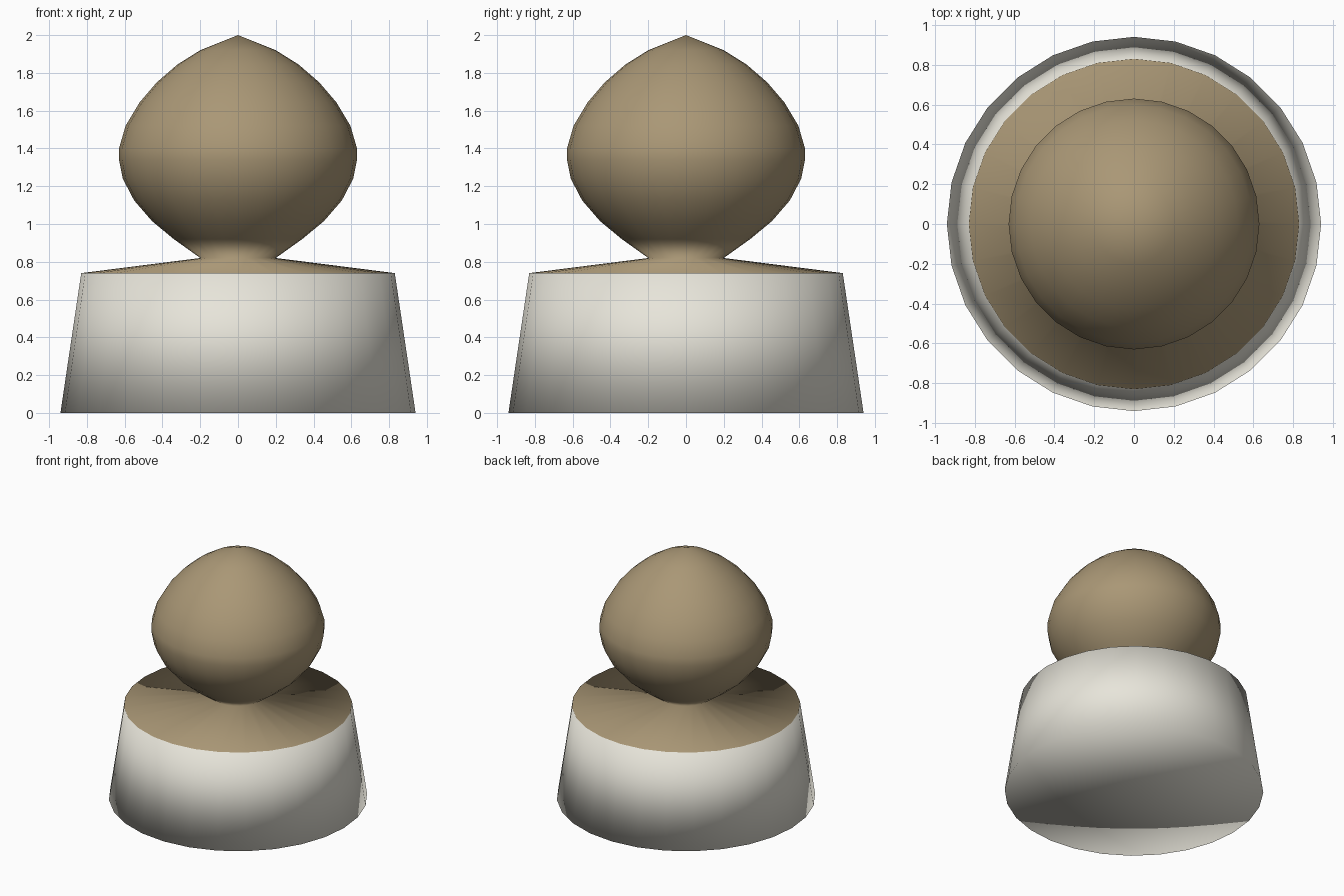
import bpy, bmesh, math

if "Cube" in bpy.data.objects:
    bpy.data.objects.remove(bpy.data.objects["Cube"])

SIDES = 28


def material(name, color):
    m = bpy.data.materials.new(name)
    m.diffuse_color = (*color, 1)
    m.use_nodes = True
    m.node_tree.nodes["Principled BSDF"].inputs["Base Color"].default_value = m.diffuse_color
    return m


# Profile as (radius, height), from the underside centre up to the tip
base = [(0, 0), (0.94, 0), (0.83, 0.74)]
collar = [(0.2, 0.82)]
upper_bulb = [(0.63, 1.40), (0.595, 1.52), (0.52, 1.645), (0.43, 1.75), (0.32, 1.845), (0.2, 1.92)]
lower_bulb = [(0.34, 0.92), (0.455, 1.015), (0.55, 1.125), (0.61, 1.24), (0.63, 1.34)]
profile = base + collar + lower_bulb + upper_bulb + [(0, 2.0)]

# Lathe: one ring per profile point, a single vertex at each pole
bm = bmesh.new()
rings = []
for r, z in profile:
    n = SIDES if r else 1
    rings.append([bm.verts.new((r * math.cos(2 * math.pi * i / n),
                                r * math.sin(2 * math.pi * i / n), z)) for i in range(n)])
for k, (a, b) in enumerate(zip(rings, rings[1:])):
    for i in range(SIDES):
        j = (i + 1) % SIDES
        corners = [a[i % len(a)], a[j % len(a)], b[j % len(b)], b[i % len(b)]]
        face = bm.faces.new(list(dict.fromkeys(corners)))
        face.smooth = True
        face.material_index = 0 if k < 2 else 1   # pale base, tan top

mesh = bpy.data.meshes.new("knob_on_base")
bm.to_mesh(mesh)
bm.free()
mesh.materials.append(material("pale_cream", (0.80, 0.78, 0.70)))
mesh.materials.append(material("tan", (0.40, 0.31, 0.18)))
knob = bpy.data.objects.new("knob_on_base", mesh)
bpy.context.collection.objects.link(knob)
